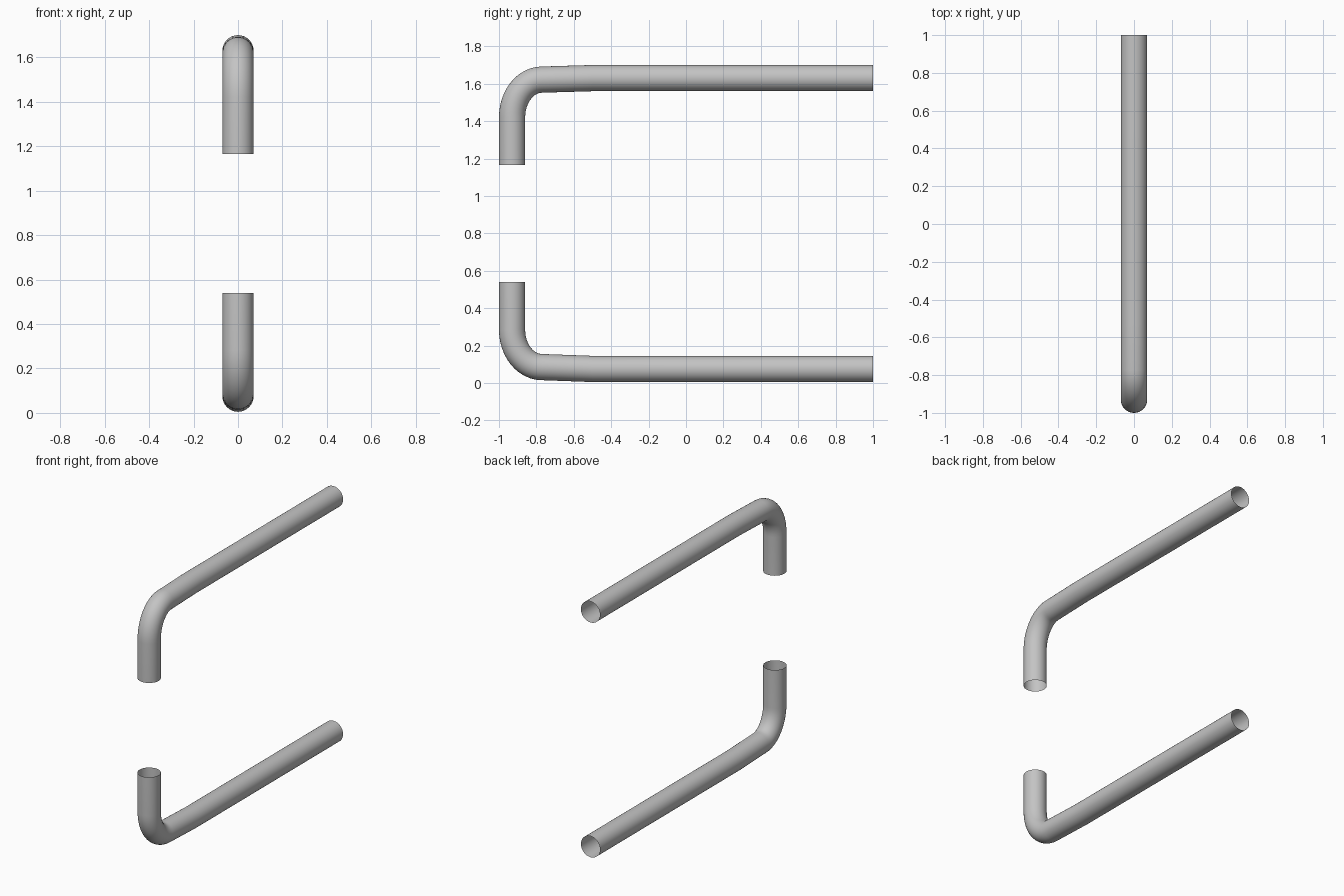
import bpy
import bmesh
from math import sin, cos, pi
from mathutils import Vector

cube = bpy.data.objects.get("Cube")
if cube:
    bpy.data.objects.remove(cube, do_unlink=True)

RADIUS = 0.07
SIDES = 32

grey = bpy.data.materials.new("plain grey")
grey.use_nodes = True
colour = (0.55, 0.55, 0.55, 1)
grey.diffuse_color = colour
grey.node_tree.nodes["Principled BSDF"].inputs["Base Color"].default_value = colour


def bent_path(end_z, bend_z, arm_z, shoulder_z):
    """Centre line: short upright, rounded elbow, slight slope, long arm."""
    points = [Vector((0, -0.93, end_z))]
    for i in range(13):
        a = i / 12 * pi / 2
        points.append(Vector((0, -0.77 - 0.16 * cos(a),
                              bend_z + (shoulder_z - bend_z) * sin(a))))
    points += [Vector((0, -0.5, arm_z)), Vector((0, 1, arm_z))]
    return points


def open_tube(name, path):
    """Sweep a ring along the path and leave both ends open."""
    bm = bmesh.new()
    side = Vector((1, 0, 0))
    rings = []
    for i, p in enumerate(path):
        # End rings are cut square to the upright and the arm
        if i == len(path) - 1:
            tangent = Vector((0, 1, 0))
        elif i == 0:
            tangent = (path[1] - p).normalized()
        else:
            tangent = ((p - path[i - 1]).normalized()
                       + (path[i + 1] - p).normalized()).normalized()
        up = side.cross(tangent)
        rings.append([bm.verts.new(p + RADIUS * (side * cos(k * 2 * pi / SIDES)
                                                 + up * sin(k * 2 * pi / SIDES)))
                      for k in range(SIDES)])
    for a, b in zip(rings, rings[1:]):
        for k in range(SIDES):
            n = (k + 1) % SIDES
            bm.faces.new((a[k], a[n], b[n], b[k])).smooth = True
    bmesh.ops.recalc_face_normals(bm, faces=bm.faces)
    # An open tube has no inside, so point the faces away from the axis
    face = max(bm.faces, key=lambda f: f.calc_center_median().y)
    c = face.calc_center_median()
    if face.normal.dot(Vector((c.x, 0, c.z - path[-1].z))) < 0:
        bmesh.ops.reverse_faces(bm, faces=bm.faces)
    mesh = bpy.data.meshes.new(name)
    bm.to_mesh(mesh)
    bm.free()
    mesh.materials.append(grey)
    bpy.context.collection.objects.link(bpy.data.objects.new(name, mesh))


# Two facing pipes with their uprights pointing at each other
open_tube("upper_pipe", bent_path(1.165, 1.42, 1.63, 1.622))
open_tube("lower_pipe", bent_path(0.54, 0.285, 0.075, 0.085))
